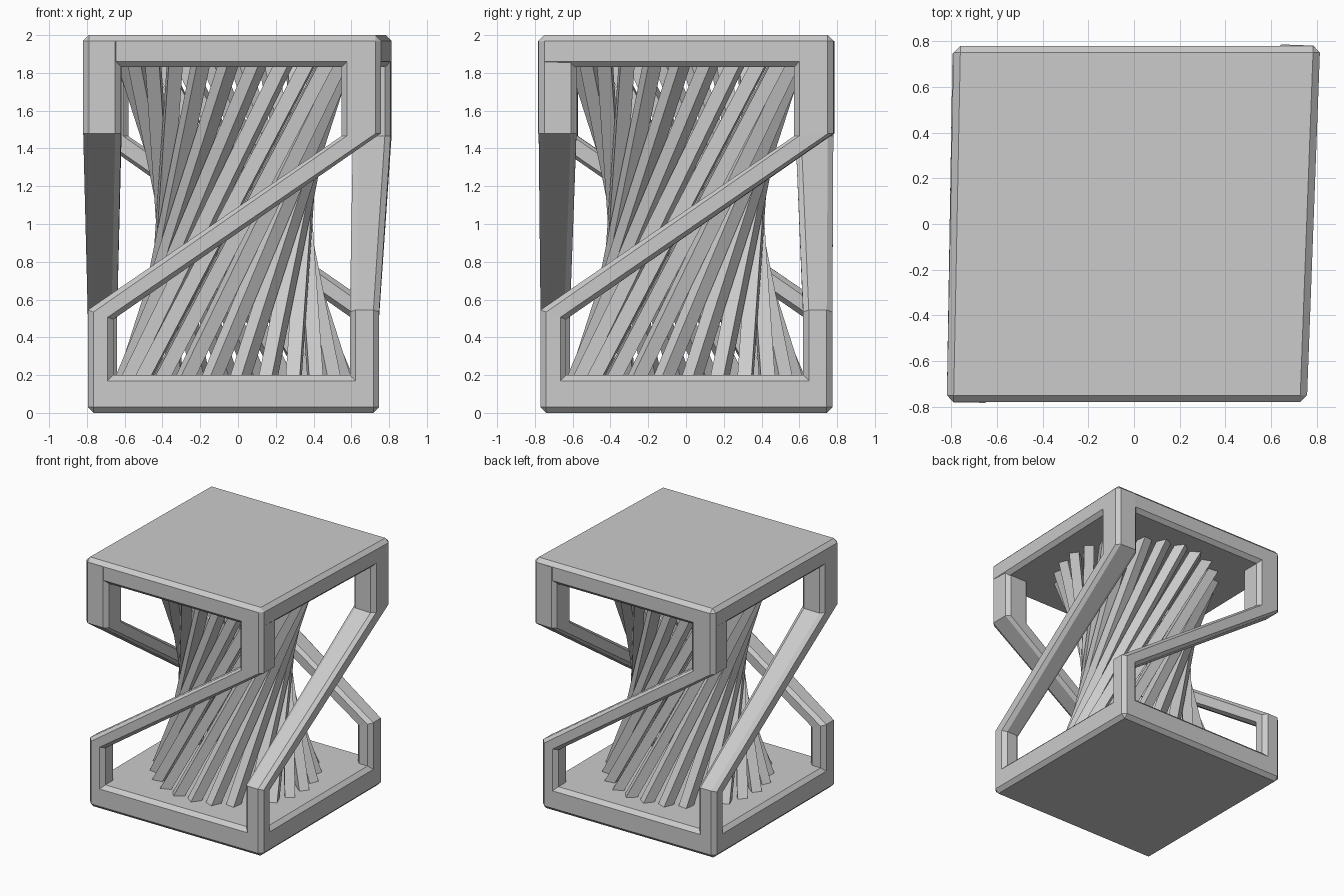
import bpy, bmesh, math
from mathutils import Vector, Matrix

if "Cube" in bpy.data.objects:
    bpy.data.objects.remove(bpy.data.objects["Cube"])

# plan corners, counter-clockwise from front left (top plate is slightly skewed)
BOTTOM = [(-0.795, -0.77), (0.747, -0.77), (0.747, 0.775), (-0.795, 0.775)]
TOP = [(-0.82, -0.78), (0.757, -0.78), (0.815, 0.78), (-0.79, 0.78)]
CH = 0.03


def finish(bm, name):
    bmesh.ops.recalc_face_normals(bm, faces=bm.faces)
    me = bpy.data.meshes.new(name)
    bm.to_mesh(me)
    bm.free()
    ob = bpy.data.objects.new(name, me)
    bpy.context.collection.objects.link(ob)
    return ob


def loft(bm, rings):
    rows = [[bm.verts.new(p) for p in r] for r in rings]
    n = len(rows[0])
    for a, b in zip(rows, rows[1:]):
        for i in range(n):
            j = (i + 1) % n
            bm.faces.new((a[i], a[j], b[j], b[i]))
    bm.faces.new(rows[0])
    bm.faces.new(rows[-1])


def plate(name, corners, z0, z1):
    bm = bmesh.new()
    loft(bm, [[(x, y, z) for x, y in corners] for z in (z0, z1)])
    ob = finish(bm, name)
    bev = ob.modifiers.new("chamfer", 'BEVEL')
    bev.width = CH
    bev.segments = 1
    bev.limit_method = 'NONE'


def section(p, q, width, depth, inward):
    # chamfered rectangle spanning p-q and going inward by depth
    c, t = CH / width, CH / depth
    st = [(c, 0), (1 - c, 0), (1, t), (1, 1 - t),
          (1 - c, 1), (c, 1), (0, 1 - t), (0, t)]
    return [p.lerp(q, s) + inward * (depth * d) for s, d in st]


def strut(name, k):
    # lower left post, diagonal and upper right post of one side
    def frame(c):
        a, b = Vector((*c[k], 0)), Vector((*c[(k + 1) % 4], 0))
        d = (b - a).normalized()
        return a, b, d, Vector((-d.y, d.x, 0))
    a, _, d0, n0 = frame(BOTTOM)
    _, b, d1, n1 = frame(TOP)
    up = Vector((0, 0, 1))
    wl, wu, dl, du = 0.135, 0.21, 0.155, 0.2

    def low(z0, z1):
        return section(a + up * z0, a + d0 * wl + up * z1, wl, dl, n0)

    def high(z0, z1):
        return section(b - d1 * wu + up * z0, b + up * z1, wu, du, n1)
    bm = bmesh.new()
    loft(bm, [low(CH, CH), low(0.545, 0.495),
              high(1.465, 1.48), high(2 - CH, 2 - CH)])
    finish(bm, name)


# base and top plates
plate("base_plate", BOTTOM, 0.0, 0.2)
plate("top_plate", TOP, 1.83, 2.0)

# one bent strut per side
for k, side in enumerate(("front", "right", "back", "left")):
    strut(side + "_strut", k)

# twisted bundle of straight square rods
bm = bmesh.new()
COUNT, WAIST, LEAN, THICK = 24, 0.375, 0.43, 0.075
for i in range(COUNT):
    a = math.tau * (i + 0.5) / COUNT
    radial = Vector((math.cos(a), math.sin(a), 0))
    along = Vector((-math.sin(a) * LEAN, math.cos(a) * LEAN, 0.815)).normalized()
    across = along.cross(radial)
    m = Matrix((radial, across, along)).transposed().to_4x4()
    m.translation = radial * WAIST + Vector((-0.02, 0, 1.015))
    bmesh.ops.create_cube(bm, size=1, matrix=m @ Matrix.Diagonal((THICK, THICK, 1.96, 1)))
finish(bm, "twisted_rods")
